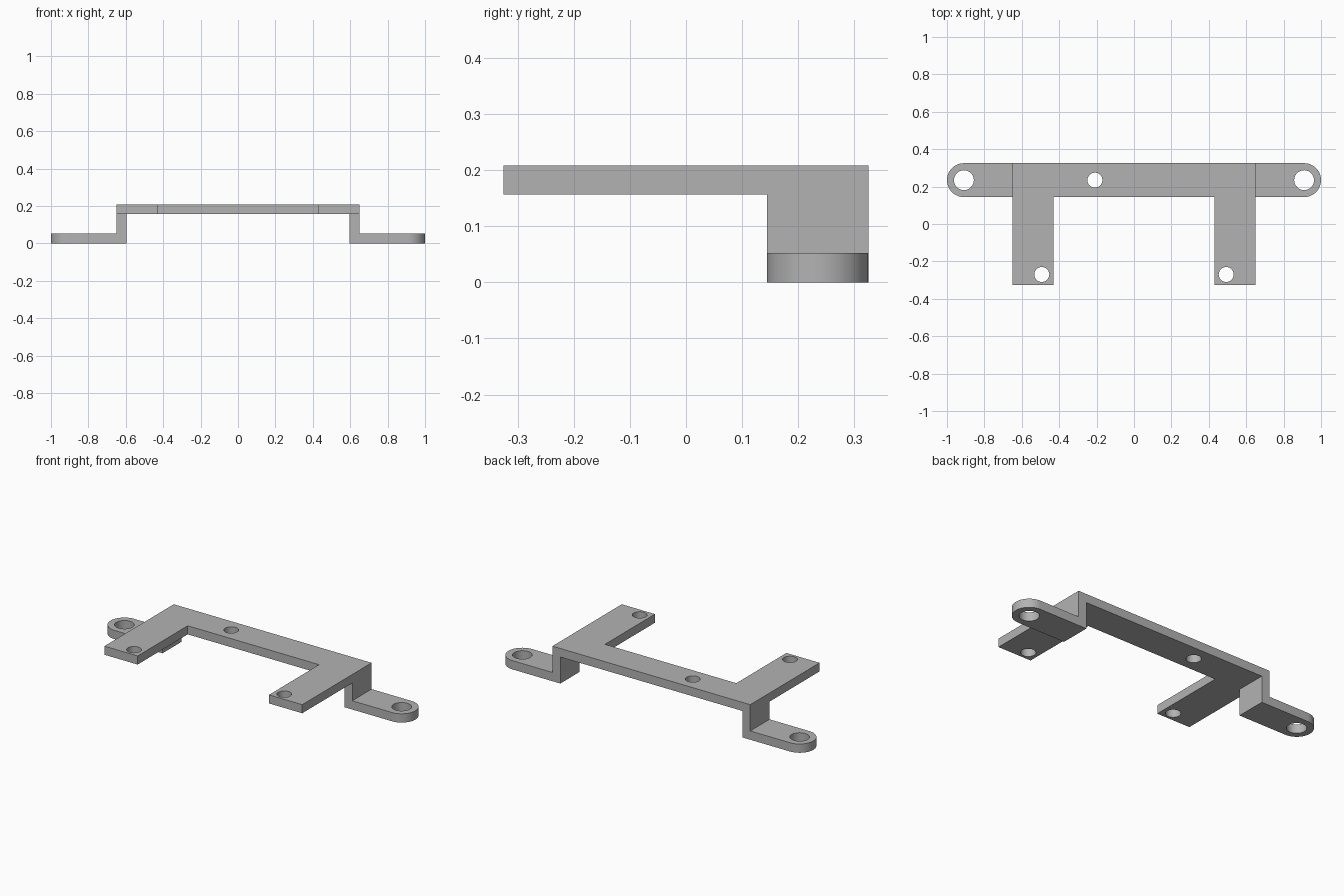
import bpy, bmesh, math
from mathutils import Matrix

if "Cube" in bpy.data.objects:
    bpy.data.objects.remove(bpy.data.objects["Cube"])

# Key levels and edges
Y0, Y1, ARM_Y = 0.144, 0.325, -0.325
FOOT_Z, UNDER_Z, TOP_Z = 0.052, 0.157, 0.208
ARM_IN, ARM_OUT, RISER_IN = 0.431, 0.649, 0.597
R = (Y1 - Y0) / 2
CX, CY = 1 - R, (Y0 + Y1) / 2


def make_object(name, bm):
    bmesh.ops.recalc_face_normals(bm, faces=bm.faces)
    mesh = bpy.data.meshes.new(name)
    bm.to_mesh(mesh)
    bm.free()
    obj = bpy.data.objects.new(name, mesh)
    bpy.context.collection.objects.link(obj)
    return obj


def prism(name, points, place, lo, hi):
    """Closed outline extruded from lo to hi; place maps (a, b, depth) to xyz."""
    bm = bmesh.new()
    rings = [[bm.verts.new(place(a, b, d)) for a, b in points] for d in (lo, hi)]
    bm.faces.new(rings[0])
    bm.faces.new(rings[1])
    n = len(points)
    for i in range(n):
        j = (i + 1) % n
        bm.faces.new((rings[0][i], rings[0][j], rings[1][j], rings[1][i]))
    return make_object(name, bm)


def mirrored(half):
    return half + [(-x, y) for x, y in reversed(half)]


# Stepped strip seen from the front
bracket = prism("mounting_bracket", mirrored([
    (RISER_IN, UNDER_Z), (RISER_IN, 0), (1.1, 0), (1.1, FOOT_Z),
    (ARM_OUT, FOOT_Z), (ARM_OUT, TOP_Z)]),
    lambda x, z, y: (x, y, z), -0.5, 0.5)

# Plan outline: two arms and round-ended feet
arc = [(CX + R * math.cos(t), CY + R * math.sin(t))
       for t in (math.radians(-90 + 180 * i / 32) for i in range(33))]
plan = prism("plan_outline", mirrored([
    (ARM_IN, Y0), (ARM_IN, ARM_Y), (ARM_OUT, ARM_Y), (ARM_OUT, Y0)] + arc),
    lambda x, y, z: (x, y, z), -0.2, 0.4)

# Side outline: clears the space below the arms
side = prism("side_outline", [
    (-0.6, UNDER_Z), (Y0, UNDER_Z), (Y0, -0.3), (0.6, -0.3), (0.6, 0.5), (-0.6, 0.5)],
    lambda y, z, x: (x, y, z), -1.3, 1.3)

# Screw holes: feet, arms, and one off-centre in the bar
bm = bmesh.new()
for x, y, r in [(-CX, CY, 0.053), (CX, CY, 0.053), (-0.493, -0.27, 0.04),
                (0.493, -0.27, 0.04), (-0.209, CY, 0.04)]:
    bmesh.ops.create_cone(bm, cap_ends=True, segments=48, radius1=r, radius2=r,
                          depth=1, matrix=Matrix.Translation((x, y, 0.1)))
holes = make_object("screw_holes", bm)

# Combine the outlines into the final solid
for cutter, op in ((side, 'INTERSECT'), (plan, 'INTERSECT'), (holes, 'DIFFERENCE')):
    mod = bracket.modifiers.new(cutter.name, 'BOOLEAN')
    mod.object, mod.operation, mod.solver = cutter, op, 'EXACT'
    cutter.hide_render = True
graph = bpy.context.evaluated_depsgraph_get()
mesh = bpy.data.meshes.new_from_object(bracket.evaluated_get(graph))
bracket.modifiers.clear()
bracket.data = mesh
for cutter in (side, plan, holes):
    bpy.data.objects.remove(cutter)

# Smooth round walls, sharp edges, one grey
mesh.shade_smooth()
mesh.set_sharp_from_angle(angle=math.radians(30))
grey = bpy.data.materials.new("plain grey")
grey.diffuse_color = (0.45, 0.45, 0.45, 1)
grey.use_nodes = True
grey.node_tree.nodes["Principled BSDF"].inputs["Base Color"].default_value = grey.diffuse_color
mesh.materials.clear()
mesh.materials.append(grey)
